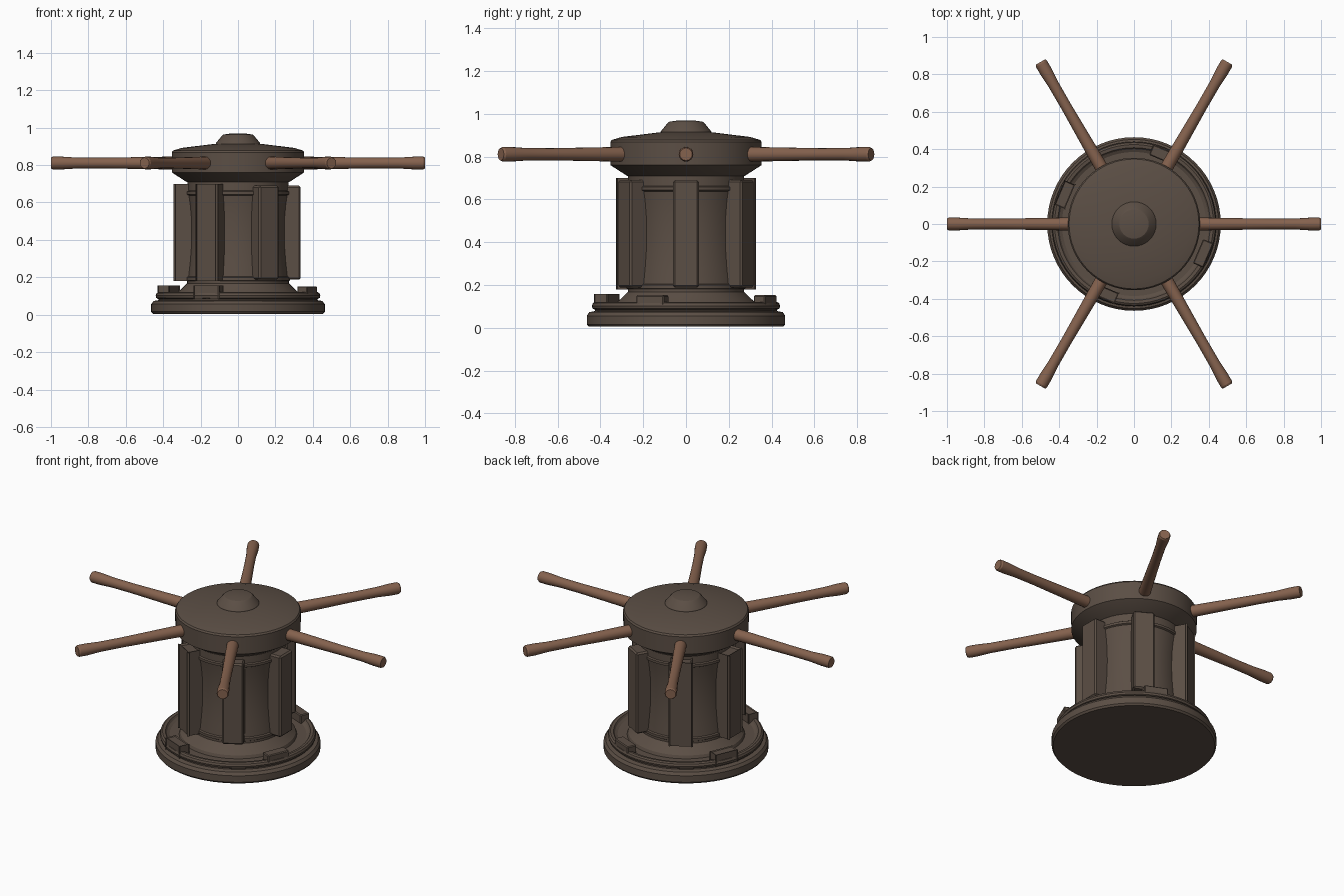
import bpy, bmesh, math
from mathutils import Matrix

if "Cube" in bpy.data.objects:
    bpy.data.objects.remove(bpy.data.objects["Cube"])


def material(name, rgb):
    m = bpy.data.materials.new(name)
    m.diffuse_color = (*rgb, 1)
    m.use_nodes = True
    m.node_tree.nodes["Principled BSDF"].inputs["Base Color"].default_value = m.diffuse_color
    return m


DARK = material("dark brown", (0.105, 0.077, 0.059))
WOOD = material("warm wood", (0.235, 0.122, 0.076))


def finish(name, bm, mat):
    bmesh.ops.recalc_face_normals(bm, faces=bm.faces)
    me = bpy.data.meshes.new(name)
    bm.to_mesh(me)
    bm.free()
    ob = bpy.data.objects.new(name, me)
    bpy.context.collection.objects.link(ob)
    me.materials.append(mat)
    bpy.ops.object.select_all(action='DESELECT')
    ob.select_set(True)
    bpy.context.view_layer.objects.active = ob
    bpy.ops.object.shade_smooth_by_angle(angle=math.radians(25))
    return ob


def lathe(name, profile, mat, sides=64, matrix=Matrix()):
    """Revolve (radius, z) points around z; both ends are capped."""
    bm = bmesh.new()
    rings = [[bm.verts.new((r * math.cos(2 * math.pi * i / sides),
                            r * math.sin(2 * math.pi * i / sides), z))
              for i in range(sides)] for r, z in profile]
    for a, b in zip(rings, rings[1:]):
        for i in range(sides):
            j = (i + 1) % sides
            bm.faces.new((a[i], a[j], b[j], b[i]))
    bm.faces.new(rings[0][::-1])
    bm.faces.new(rings[-1])
    bm.transform(matrix)
    return finish(name, bm, mat)


def block(name, r0, r1, width, z0, z1, angle, bevel):
    """Bevelled box reaching from radius r0 to r1 at the given angle."""
    bm = bmesh.new()
    bmesh.ops.create_cube(bm, size=1)
    bm.transform(Matrix.Rotation(angle, 4, 'Z')
                 @ Matrix.Translation(((r0 + r1) / 2, 0, (z0 + z1) / 2))
                 @ Matrix.Diagonal((r1 - r0, width, z1 - z0, 1)))
    bmesh.ops.bevel(bm, geom=bm.edges[:], offset=bevel, segments=1, affect='EDGES')
    return finish(name, bm, DARK)


# stepped base plate with raised rim and dished floor
lathe("base_plate", [(0.455, 0.005), (0.464, 0.016), (0.464, 0.056), (0.452, 0.073),
                     (0.425, 0.078), (0.425, 0.084), (0.437, 0.09), (0.44, 0.102),
                     (0.435, 0.115), (0.425, 0.121), (0.408, 0.119), (0.400, 0.108),
                     (0.385, 0.1), (0.28, 0.1)], DARK)

# waisted barrel with flared foot and collars
lathe("barrel", [(0.335, 0.09), (0.325, 0.118), (0.305, 0.135), (0.272, 0.168),
                 (0.272, 0.18), (0.279, 0.184), (0.279, 0.2), (0.271, 0.205),
                 (0.263, 0.28), (0.257, 0.36), (0.255, 0.44), (0.257, 0.52),
                 (0.263, 0.59), (0.27, 0.638), (0.279, 0.643), (0.279, 0.658),
                 (0.271, 0.663), (0.271, 0.73)], DARK)

# drum head with bevelled underside and low crown
lathe("drum_head", [(0.262, 0.706), (0.275, 0.71), (0.353, 0.76), (0.354, 0.868),
                    (0.347, 0.878), (0.30, 0.892), (0.12, 0.914)], DARK)
lathe("cap_knob", [(0.121, 0.905), (0.118, 0.918), (0.085, 0.958), (0.078, 0.963),
                   (0.04, 0.969)], DARK, 32)

# six vertical ribs and six push bars
for k in range(6):
    a = k * math.pi / 3
    block(f"barrel_rib_{k + 1}", 0.22, 0.335, 0.122, 0.188, 0.69, a, 0.009)
    place = (Matrix.Rotation(a, 4, 'Z') @ Matrix.Translation((0, 0, 0.811))
             @ Matrix.Rotation(math.pi / 2, 4, 'Y'))
    lathe(f"push_bar_{k + 1}", [(0.035, 0.27), (0.034, 0.38), (0.0285, 0.72), (0.029, 0.86),
                                (0.034, 0.94), (0.034, 0.99), (0.029, 1.0)],
          WOOD, 16, place)

# four locking lugs on the rim
for k in range(4):
    block(f"base_lug_{k + 1}", 0.372, 0.432, 0.14, 0.09, 0.152,
          math.radians(-23) + k * math.pi / 2, 0.005)
